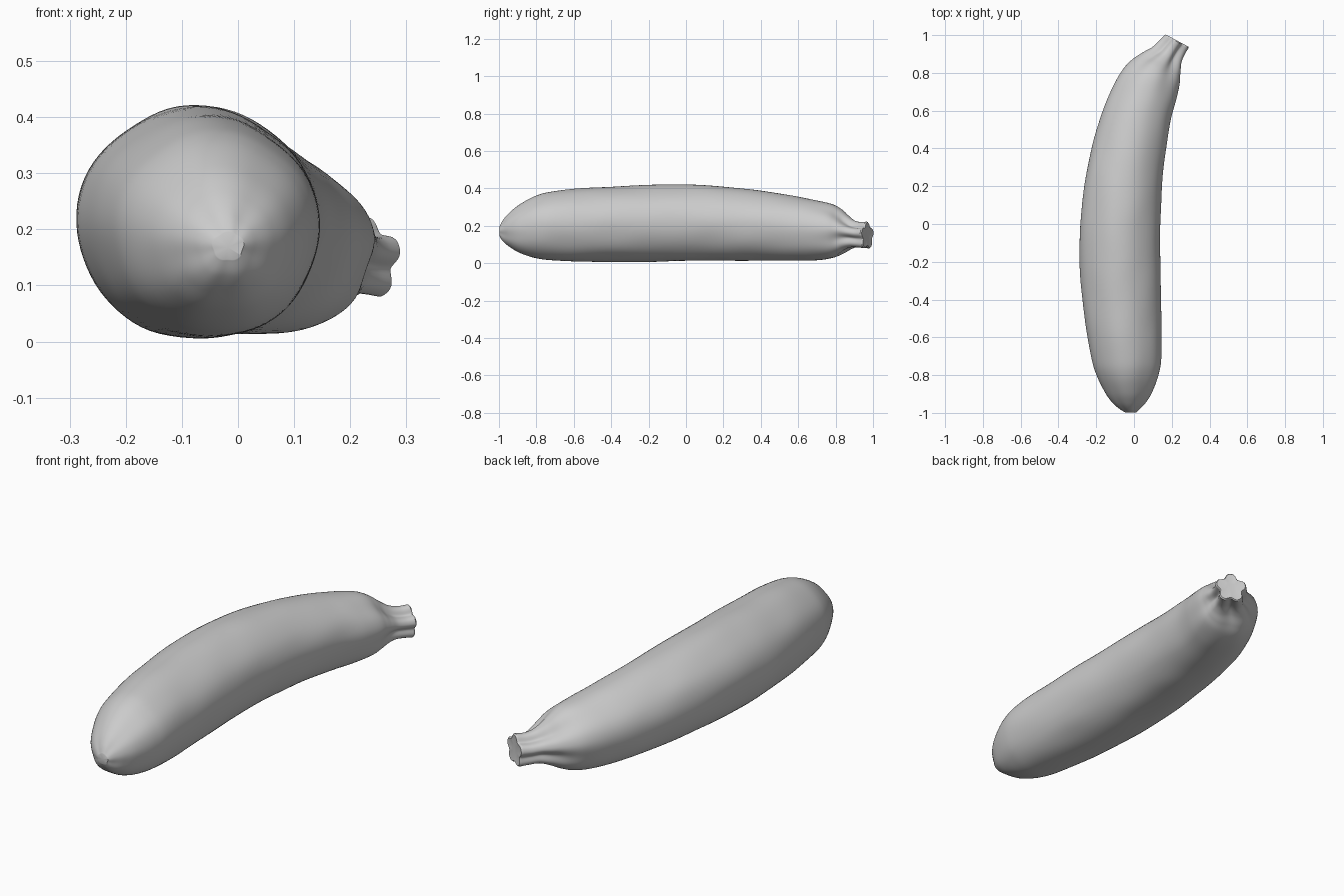
import bpy, bmesh, math
from mathutils import Vector, noise

if "Cube" in bpy.data.objects:
    bpy.data.objects.remove(bpy.data.objects["Cube"])

# Cross-sections: left x, left y, right x, right y, bottom z, top z, rib depth
STATIONS = [
    (-0.045, -0.998, 0.010, -0.998, 0.145, 0.195, 0.05),
    (-0.075, -0.980, 0.030, -0.980, 0.115, 0.228, 0.05),
    (-0.115, -0.945, 0.063, -0.945, 0.085, 0.268, 0.03),
    (-0.155, -0.890, 0.097, -0.890, 0.053, 0.312, 0.02),
    (-0.200, -0.800, 0.130, -0.800, 0.024, 0.360, 0.01),
    (-0.228, -0.700, 0.145, -0.700, 0.011, 0.385, 0.01),
    (-0.262, -0.500, 0.146, -0.500, 0.006, 0.403, 0.01),
    (-0.288, -0.200, 0.140, -0.200, 0.004, 0.417, 0.01),
    (-0.280, 0.050, 0.141, 0.050, 0.010, 0.419, 0.01),
    (-0.247, 0.300, 0.155, 0.280, 0.011, 0.401, 0.01),
    (-0.180, 0.560, 0.190, 0.520, 0.011, 0.365, 0.01),
    (-0.115, 0.720, 0.223, 0.660, 0.012, 0.338, 0.015),
    (-0.060, 0.815, 0.240, 0.740, 0.022, 0.315, 0.03),
    (-0.010, 0.870, 0.243, 0.785, 0.043, 0.285, 0.06),
    (0.048, 0.908, 0.245, 0.820, 0.068, 0.250, 0.11),
    (0.100, 0.935, 0.250, 0.858, 0.081, 0.225, 0.15),
    (0.135, 0.967, 0.267, 0.898, 0.080, 0.216, 0.15),
    (0.165, 0.998, 0.288, 0.932, 0.075, 0.219, 0.14),
]
SEGMENTS, STEPS = 80, 8


def spline(a, b, c, d, t):
    return [0.5 * (2*q + (r-p)*t + (2*p-5*q+4*r-s)*t*t + (3*q-p-3*r+s)*t**3)
            for p, q, r, s in zip(a, b, c, d)]


def add_ring(bm, row, scale=1.0, push=0.0):
    """One ribbed oval section spanning the left and right edge points."""
    xl, yl, xr, yr, lo, hi, rib = row
    side = Vector(((xr - xl) / 2, (yr - yl) / 2, 0))
    axis = Vector((-side.y, side.x, 0)).normalized()
    centre = Vector(((xl + xr) / 2, (yl + yr) / 2, (lo + hi) / 2)) + axis * push
    ring = []
    for i in range(SEGMENTS):
        a = math.tau * i / SEGMENTS
        wave = 0.5 + 0.5 * math.cos(5 * (a - math.radians(18)))
        r = scale * (1 + rib * 0.4 - rib * 1.9 * (1 - wave) ** 1.5)
        off = side * math.cos(a) * r + Vector((0, 0, (hi - lo) / 2 * math.sin(a) * r))
        p = centre + off
        bump = noise.noise(Vector((p.x * 9, p.y * 5, p.z * 9))) * 0.003
        ring.append(bm.verts.new(p + off.normalized() * bump))
    return ring


def bridge(bm, a, b):
    for i in range(SEGMENTS):
        j = (i + 1) % SEGMENTS
        bm.faces.new((a[i], a[j], b[j], b[i]))


bm = bmesh.new()

# Curved body running into the five-ribbed stem
rings = []
last = len(STATIONS) - 1
for k in range(last):
    pts = [STATIONS[min(max(k + o, 0), last)] for o in (-1, 0, 1, 2)]
    for s in range(STEPS):
        rings.append(add_ring(bm, spline(*pts, s / STEPS)))
rings.append(add_ring(bm, STATIONS[-1]))

# Cut stem end, slightly rounded at its rim
rings.append(add_ring(bm, STATIONS[-1], 0.93, 0.006))
rings.append(add_ring(bm, STATIONS[-1], 0.5, 0.003))
for a, b in zip(rings, rings[1:]):
    bridge(bm, a, b)
bm.faces.new(rings[-1])

# Puckered blossom tip
tip = bm.verts.new((-0.018, -0.997, 0.168))
for i in range(SEGMENTS):
    bm.faces.new((rings[0][(i + 1) % SEGMENTS], rings[0][i], tip))

bmesh.ops.recalc_face_normals(bm, faces=bm.faces)
mesh = bpy.data.meshes.new("zucchini")
bm.to_mesh(mesh)
bm.free()
body = bpy.data.objects.new("zucchini", mesh)
bpy.context.collection.objects.link(body)
bpy.context.view_layer.objects.active = body
body.select_set(True)
bpy.ops.object.shade_smooth_by_angle(angle=math.radians(40))
